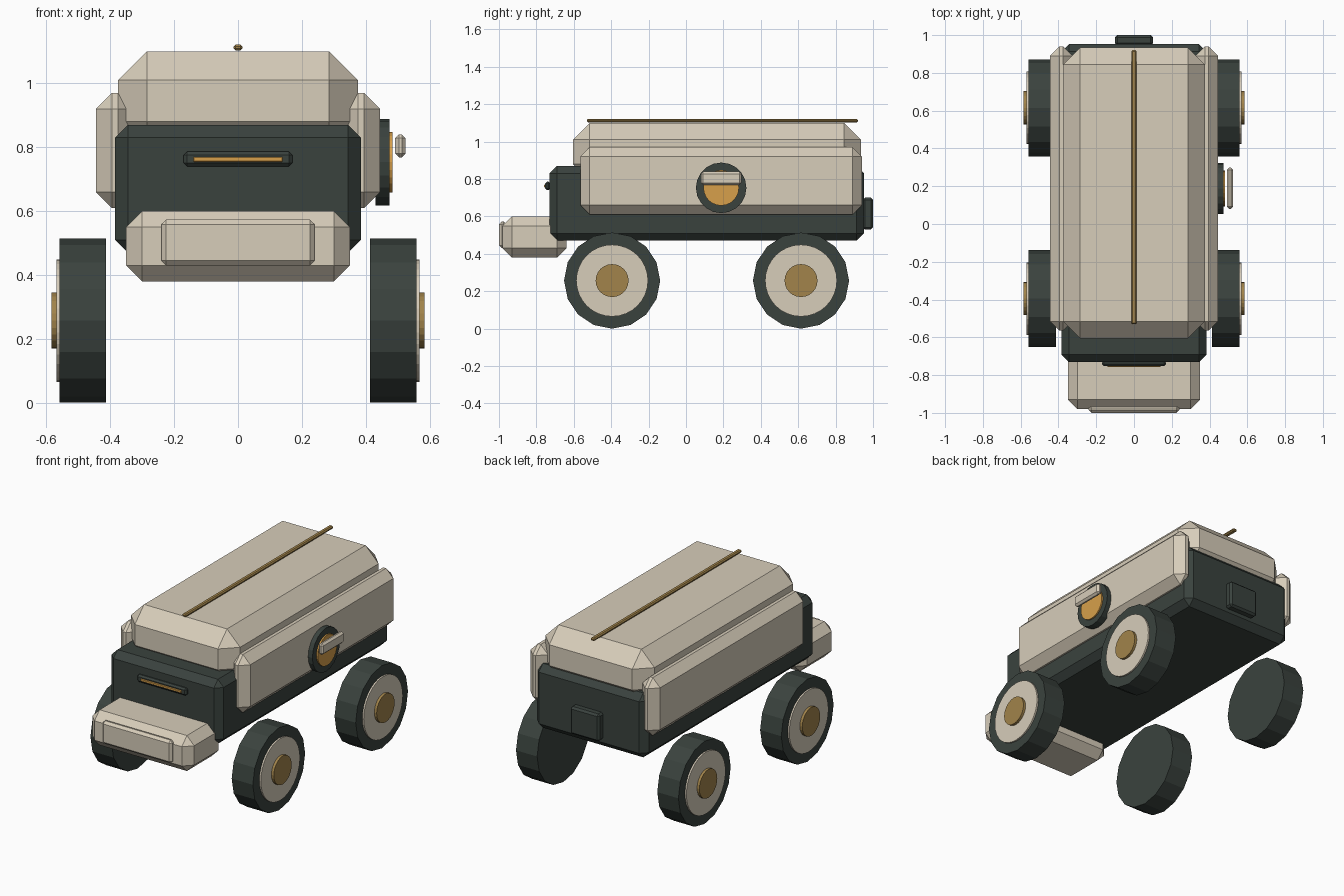
import bpy
import math

if "Cube" in bpy.data.objects:
    bpy.data.objects.remove(bpy.data.objects["Cube"], do_unlink=True)


def material(name, rgb):
    mat = bpy.data.materials.new(name)
    mat.use_nodes = True
    mat.diffuse_color = (*rgb, 1)
    mat.node_tree.nodes["Principled BSDF"].inputs["Base Color"].default_value = (*rgb, 1)
    return mat


CREAM = material("cream paint", (0.68, 0.61, 0.49))
DARK = material("dark green grey", (0.042, 0.055, 0.048))
BRASS = material("brass", (0.36, 0.23, 0.07))
AMBER = material("amber glow", (0.68, 0.35, 0.07))


def box(name, mat, x, y, z, bevel):
    """Chamfered box spanning the given x, y and z ranges."""
    spans = (x, y, z)
    bpy.ops.mesh.primitive_cube_add(size=1, location=[(a + b) / 2 for a, b in spans])
    obj = bpy.context.object
    obj.name = name
    obj.scale = [b - a for a, b in spans]
    bpy.ops.object.transform_apply(location=False, rotation=False, scale=True)
    obj.data.materials.append(mat)
    mod = obj.modifiers.new("chamfer", "BEVEL")
    mod.width = bevel
    mod.segments = 1
    mod.limit_method = "ANGLE"
    return obj


def disc(name, mat, x0, x1, y, z, radius, sides):
    """Cylinder lying along x from x0 to x1."""
    bpy.ops.mesh.primitive_cylinder_add(
        vertices=sides, radius=radius, depth=abs(x1 - x0),
        location=((x0 + x1) / 2, y, z), rotation=(0, math.pi / 2, 0))
    obj = bpy.context.object
    obj.name = name
    obj.data.materials.append(mat)
    return obj


# Body
box("chassis", DARK, (-0.385, 0.385), (-0.73, 0.952), (0.47, 0.87), 0.04)
box("upper_cabin", CREAM, (-0.375, 0.375), (-0.605, 0.935), (0.79, 1.10), 0.09)
box("roof_rail", BRASS, (-0.014, 0.014), (-0.53, 0.92), (1.103, 1.121), 0.006)

# Front bumper and light slit
box("bumper", CREAM, (-0.35, 0.35), (-0.98, -0.64), (0.38, 0.60), 0.05)
box("bumper_plate", CREAM, (-0.24, 0.24), (-1.0, -0.96), (0.43, 0.573), 0.015)
box("slit_frame", DARK, (-0.17, 0.17), (-0.753, -0.725), (0.74, 0.786), 0.01)
box("slit_light", AMBER, (-0.14, 0.14), (-0.758, -0.74), (0.754, 0.77), 0.003)

# Rear hatch
box("rear_hatch", DARK, (-0.10, 0.10), (0.945, 1.0), (0.53, 0.70), 0.012)

# Side panels and wheels
WHEEL_Z = 0.257
for side, s in (("left", 1), ("right", -1)):
    box(f"{side}_side_panel", CREAM, sorted((s * 0.325, s * 0.445)),
        (-0.565, 0.94), (0.61, 0.97), 0.05)
    for end, y in (("front", -0.395), ("rear", 0.615)):
        label = f"{end}_{side}"
        disc(f"{label}_tyre", DARK, s * 0.413, s * 0.558, y, WHEEL_Z, WHEEL_Z, 16)
        disc(f"{label}_wheel_disc", CREAM, s * 0.54, s * 0.568, y, WHEEL_Z, 0.192, 32)
        disc(f"{label}_hub", BRASS, s * 0.55, s * 0.584, y, WHEEL_Z, 0.088, 24)

# Side lamp with its lid
LAMP_Y, LAMP_Z = 0.188, 0.753
disc("lamp_housing", DARK, 0.43, 0.474, LAMP_Y, LAMP_Z, 0.135, 20)
disc("lamp_lens", AMBER, 0.45, 0.483, LAMP_Y, LAMP_Z, 0.095, 24)
box("lamp_lid", CREAM, (0.492, 0.525), (0.08, 0.298), (0.768, 0.84), 0.012)
